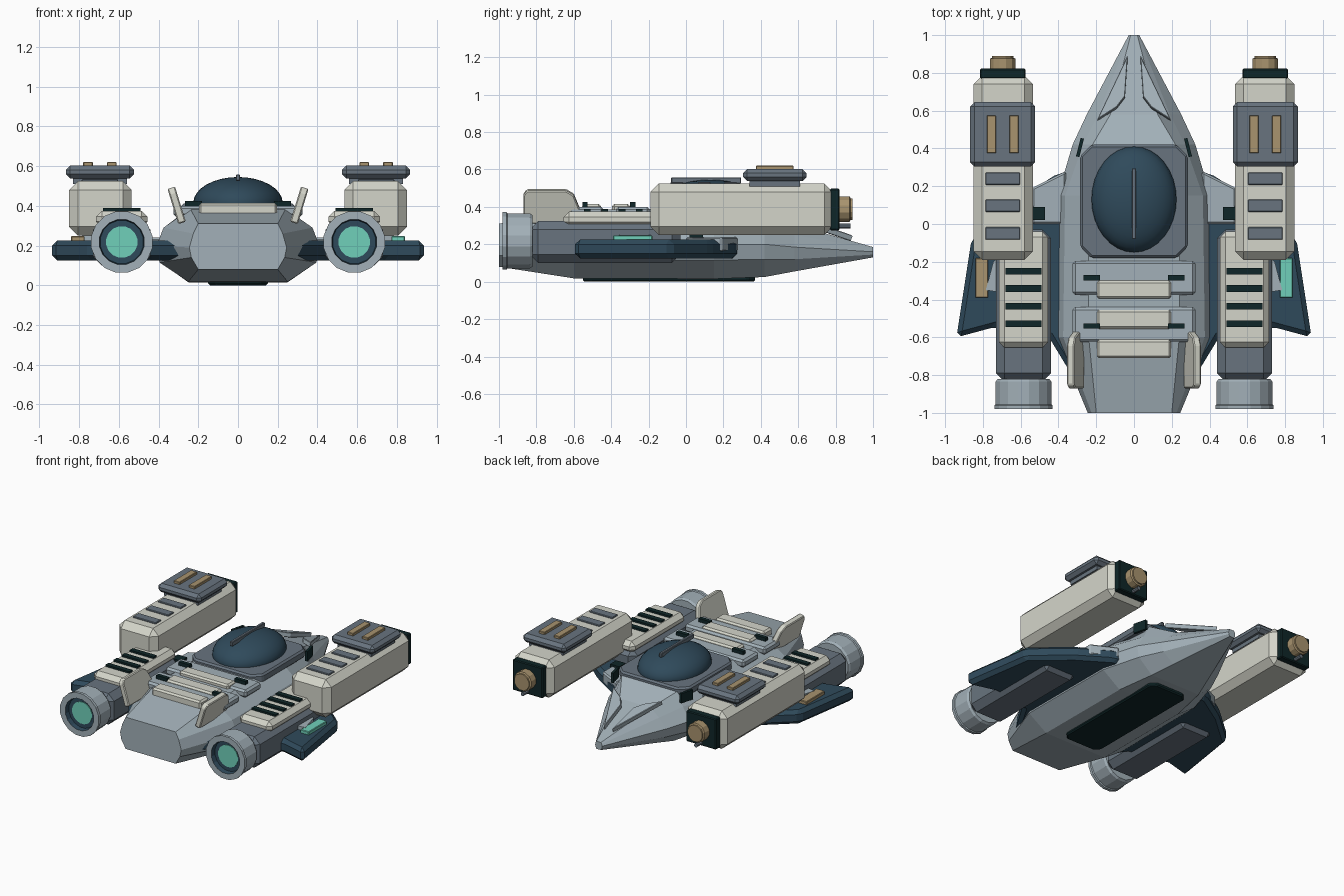
import bpy, bmesh, math
from mathutils import Matrix, Vector

if "Cube" in bpy.data.objects:
    bpy.data.objects.remove(bpy.data.objects["Cube"])


def mat(name, r, g, b):
    m = bpy.data.materials.new(name)
    lin = [(c / 255 / 12.92) if c < 11 else ((c / 255 + 0.055) / 1.055) ** 2.4 for c in (r, g, b)]
    m.diffuse_color = (*lin, 1)
    m.use_nodes = True
    m.node_tree.nodes["Principled BSDF"].inputs["Base Color"].default_value = m.diffuse_color
    return m


HULL = mat("light_grey", 162, 176, 184)
GREY = mat("mid_grey", 104, 116, 127)
CREAM = mat("cream", 212, 213, 202)
NAVY = mat("navy", 47, 74, 91)
BLACK = mat("dark_teal_black", 15, 38, 40)
TAN = mat("tan", 168, 147, 110)
TEAL = mat("teal_glow", 112, 208, 186)


def finish(name, bm, *mats):
    bmesh.ops.recalc_face_normals(bm, faces=bm.faces)
    me = bpy.data.meshes.new(name)
    bm.to_mesh(me)
    bm.free()
    for m in mats:
        me.materials.append(m)
    ob = bpy.data.objects.new(name, me)
    bpy.context.collection.objects.link(ob)
    return ob


def chamfer(bm, w):
    if w:
        bmesh.ops.bevel(bm, geom=bm.edges[:], offset=w, segments=1, affect='EDGES', clamp_overlap=True)


def box(name, x, y, z, m, bev=0.0, rot=None):
    """Chamfered box from (min, max) ranges; rot = turn about its centre."""
    c = Vector([(a + b) / 2 for a, b in (x, y, z)])
    s = [abs(b - a) for a, b in (x, y, z)]
    bm = bmesh.new()
    bmesh.ops.create_cube(bm, size=1, matrix=Matrix.Diagonal((*s, 1)))
    chamfer(bm, bev)
    bm.transform(Matrix.Translation(c) @ (rot if rot else Matrix()))
    return finish(name, bm, m)


def prism(name, pts, z0, z1, m, bev=0.0, side=1, xf=None):
    """Extruded plan outline, optionally mirrored in x."""
    bm = bmesh.new()
    f = bm.faces.new([bm.verts.new((px, py, z0)) for px, py in pts])
    top = bmesh.ops.extrude_face_region(bm, geom=[f])['geom']
    bmesh.ops.translate(bm, vec=(0, 0, z1 - z0), verts=[v for v in top if isinstance(v, bmesh.types.BMVert)])
    bmesh.ops.recalc_face_normals(bm, faces=bm.faces)
    chamfer(bm, bev)
    if xf:
        bm.transform(xf)
    bm.transform(Matrix.Diagonal((side, 1, 1, 1)))
    return finish(name, bm, m)


def rings(bm, loops, mats=None):
    """Skin successive closed loops and cap both ends."""
    vs = [[bm.verts.new(p) for p in lp] for lp in loops]
    n = len(vs[0])
    for k in range(len(vs) - 1):
        for i in range(n):
            f = bm.faces.new((vs[k][i], vs[k][(i + 1) % n], vs[k + 1][(i + 1) % n], vs[k + 1][i]))
            f.material_index = mats[k] if mats else 0
    bm.faces.new(vs[0])
    bm.faces.new(vs[-1]).material_index = mats[-1] if mats else 0


def lathe(name, cx, cz, prof, n, mats, idx=None):
    """Turned part about an axis along y; prof = (radius, y)."""
    bm = bmesh.new()
    rings(bm, [[(cx + r * math.cos(2 * math.pi * (i + .5) / n), y, cz + r * math.sin(2 * math.pi * (i + .5) / n))
                for i in range(n)] for r, y in prof], idx)
    return finish(name, bm, *mats)


# Hull: lofted ten-sided sections (y, then half width / height pairs from top to bottom)
sections = [
    (-1.0, (.20, .31), (.225, .26), (.245, .19), (.235, .14), (.20, .08)),
    (-.60, (.24, .385), (.375, .29), (.41, .20), (.395, .115), (.25, .018)),
    (.15, (.24, .39), (.365, .29), (.405, .20), (.39, .115), (.25, .015)),
    (.42, (.22, .385), (.27, .29), (.325, .20), (.31, .12), (.20, .025)),
    (.58, (.125, .305), (.19, .25), (.25, .185), (.235, .12), (.15, .055)),
    (1.0, (.018, .185), (.024, .175), (.028, .16), (.026, .145), (.018, .13)),
]
bm = bmesh.new()
rings(bm, [[(x, s[0], z) for x, z in s[1:]] + [(-x, s[0], z) for x, z in reversed(s[1:])] for s in sections])
finish("hull", bm, HULL)
oct_plan = lambda w, y0, y1, c: [(-w + c, y0), (w - c, y0), (w, y0 + c), (w, y1 - c), (w - c, y1),
                                 (-w + c, y1), (-w, y1 - c), (-w, y0 + c)]
prism("belly_plate", oct_plan(.15, -.55, .37, .04), 0, .03, BLACK, .008)

# Cockpit: deck, canopy dome and spine rib
prism("cockpit_deck", oct_plan(.285, -.18, .42, .06), .35, .412, GREY, .012)
bm = bmesh.new()
bmesh.ops.create_uvsphere(bm, u_segments=32, v_segments=16, radius=1,
                          matrix=Matrix.Translation((0, .13, .415)) @ Matrix.Diagonal((.225, .28, .13, 1)))
for f in bm.faces:
    f.smooth = True
finish("canopy", bm, NAVY)
box("canopy_rib", (-.011, .011), (-.08, .295), (.525, .558), GREY, .004)

# Rear deck plates and cream bars
for y0, y1 in ((-.375, -.195), (-.625, -.44)):
    box("rear_deck_plate", (-.325, .325), (y0, y1), (.345, .40), HULL, .014)
for y0, y1 in ((-.395, -.30), (-.555, -.455), (-.71, -.612)):
    box("rear_deck_bar", (-.197, .197), (y0, y1), (.34, .415), CREAM, .012)

wing = [(.28, .28), (.40, .27), (.62, .13), (.86, -.08), (.94, -.60), (.735, -.545), (.45, -.60), (.28, -.88)]
spike = [(.033, .89), (.195, .53), (.092, .60), (.048, .66)]

for s, tag in ((-1, "left"), (1, "right")):
    def sx(a, b):
        return (min(s * a, s * b), max(s * a, s * b))

    def sbox(name, x, y, z, m, bev=0.0, rot=None):
        return box(f"{tag}_{name}", sx(*x), y, z, m, bev, rot)

    # Deck accents
    for y in (-.285, -.54):
        sbox("deck_vent", (.18, .268), (y - .014, y + .014), (.38, .425), BLACK)
    sbox("cockpit_side_slit", (.277, .295), (.355, .455), (.33, .40), BLACK, 0, Matrix.Rotation(s * .25, 4, 'Z'))

    # Nose spike, rising toward the rear
    slope = Matrix.Translation((0, .89, .235)) @ Matrix.Rotation(-.33, 4, 'X') @ Matrix.Translation((0, -.89, 0))
    prism(f"{tag}_nose_spike", spike, -.02, .012, HULL, .003, s, slope)

    # Tail fin, tilted outwards
    fin = [(-.87, -.09), (-.58, -.09), (-.56, -.03), (-.60, .07), (-.64, .095), (-.85, .095), (-.87, .07)]
    stand = (Matrix.Translation((.308, 0, .40)) @ Matrix.Rotation(.30, 4, 'Y')
             @ Matrix(((0, 0, 1, 0), (1, 0, 0, 0), (0, 1, 0, 0), (0, 0, 0, 1))))
    prism(f"{tag}_tail_fin", fin, -.02, .02, CREAM, .006, s, stand)

    # Wing with leading strut, clamp and marker lights
    prism(f"{tag}_wing", wing, .125, .225, NAVY, .025, s)
    prism(f"{tag}_wing_root", [(.36, .28), (.54, .19), (.54, .0), (.36, .0)], .16, .24, HULL, .01, s)
    sbox("wing_clamp", (.48, .54), (.03, .10), (.14, .24), GREY, .008)
    sbox("wing_clamp_cap", (.47, .545), (.02, .09), (.235, .255), BLACK)
    sbox("wing_marker", (.772, .84), (-.39, -.18), (.22, .248), TAN if s < 0 else TEAL, .004)
    sbox("wing_inner_marker", (.52, .56), (-.14, -.09), (.22, .25), TAN)
    prism(f"{tag}_wing_fillet", [(.72, -.18), (.745, -.20), (.785, -.35), (.72, -.36)], .21, .25, HULL, 0, s)

    # Engine nacelle, slatted cover and nozzle
    sbox("engine_body", (.44, .73), (-.835, -.03), (.10, .325), GREY, .045)
    sbox("engine_cover", (.455, .715), (-.655, -.04), (.29, .375), CREAM, .03)
    for y in (-.25, -.342, -.435, -.528):
        sbox("engine_slat", (.49, .68), (y - .018, y + .018), (.36, .388), BLACK)
    lathe(f"{tag}_nozzle", s * .585, .218,
          [(.14, -.82), (.15, -.835), (.15, -.955), (.157, -.96), (.157, -.98), (.115, -.98), (.11, -.945),
           (.08, -.945), (.08, -.95)],
          16, (HULL, NAVY, TEAL), [0, 0, 0, 0, 0, 1, 1, 2, 2])

    # Cannon pod, muzzle and barrel
    sbox("cannon_pod", (.535, .85), (-.19, .785), (.25, .525), CREAM, .045)
    sbox("muzzle_plate", (.575, .815), (.77, .822), (.275, .497), BLACK, .006)
    lathe(f"{tag}_barrel", s * .695, .388, [(.07, .81), (.07, .875), (.06, .88), (.06, .89)], 12, (TAN,))
    lathe(f"{tag}_sight_rod", s * .695, .298, [(.014, .81), (.014, .88)], 8, (GREY,))

    # Pod roof: armour block with tan bars, three grey vents
    sbox("pod_armour", (.523, .867), (.305, .645), (.538, .602), GREY, .022)
    sbox("pod_armour_base", (.56, .83), (.34, .61), (.51, .545), GREY)
    for dx in (-.06, .06):
        sbox("armour_bar", (.695 + dx - .024, .695 + dx + .024), (.375, .575), (.595, .62), TAN, .003)
    for y in (.24, .097, -.05):
        sbox("pod_vent", (.603, .787), (y - .033, y + .033), (.51, .534), GREY, .004)
